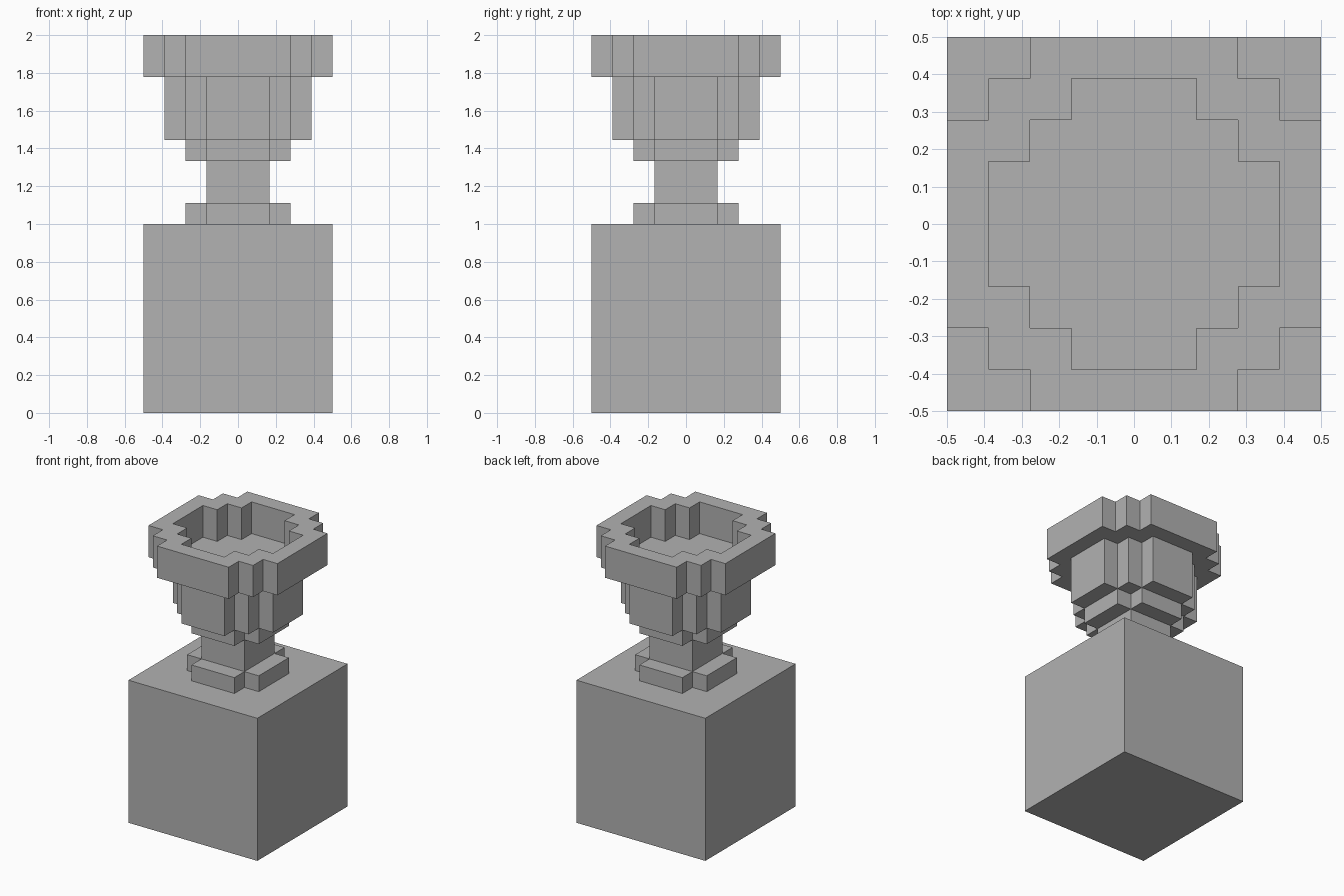
import bpy
import bmesh

if "Cube" in bpy.data.objects:
    bpy.data.objects.remove(bpy.data.objects["Cube"], do_unlink=True)

UNIT = 1 / 9  # size of one block step

grey = bpy.data.materials.new("plain_grey")
grey.use_nodes = True
colour = (0.445, 0.445, 0.445, 1)
grey.diffuse_color = colour
grey.node_tree.nodes["Principled BSDF"].inputs["Base Color"].default_value = colour


def stepped_outline(widths):
    """Four-fold outline whose corners are cut into steps at the given half widths."""
    corner = []
    for i, w in enumerate(widths):
        corner.append((w, widths[-1 - i]))
        if i + 1 < len(widths):
            corner.append((w, widths[-2 - i]))
    points = []
    for _ in range(4):
        points += corner
        corner = [(y, -x) for x, y in corner]
    return points


def block(name, widths, bottom, top, hole=None):
    """Upright prism, or a ring when a hole outline is given. Heights in steps."""
    bm = bmesh.new()

    def loop(outline, z):
        return [bm.verts.new((x * UNIT, y * UNIT, z * UNIT)) for x, y in stepped_outline(outline)]

    def bridge(a, b):
        for i in range(len(a)):
            j = (i + 1) % len(a)
            bm.faces.new((a[i], a[j], b[j], b[i]))

    low, high = loop(widths, bottom), loop(widths, top)
    bridge(low, high)
    if hole:
        hole_low, hole_high = loop(hole, bottom), loop(hole, top)
        bridge(high, hole_high)
        bridge(hole_high, hole_low)
        bridge(hole_low, low)
    else:
        bm.faces.new(low)
        bm.faces.new(high)
    bmesh.ops.recalc_face_normals(bm, faces=bm.faces)
    mesh = bpy.data.meshes.new(name)
    bm.to_mesh(mesh)
    bm.free()
    mesh.materials.append(grey)
    obj = bpy.data.objects.new(name, mesh)
    bpy.context.collection.objects.link(obj)
    return obj


# Pedestal and goblet, from the ground up
block("pedestal", [4.5], 0, 9)
block("goblet_foot", [1.5, 2.5], 9, 10)
block("goblet_stem", [1.5], 10, 12)
block("bowl_base", [1.5, 2.5], 12, 13)
block("bowl", [1.5, 2.5, 3.5], 13, 16)
block("bowl_rim", [2.5, 3.5, 4.5], 16, 18, hole=[1.5, 2.5, 3.5])
